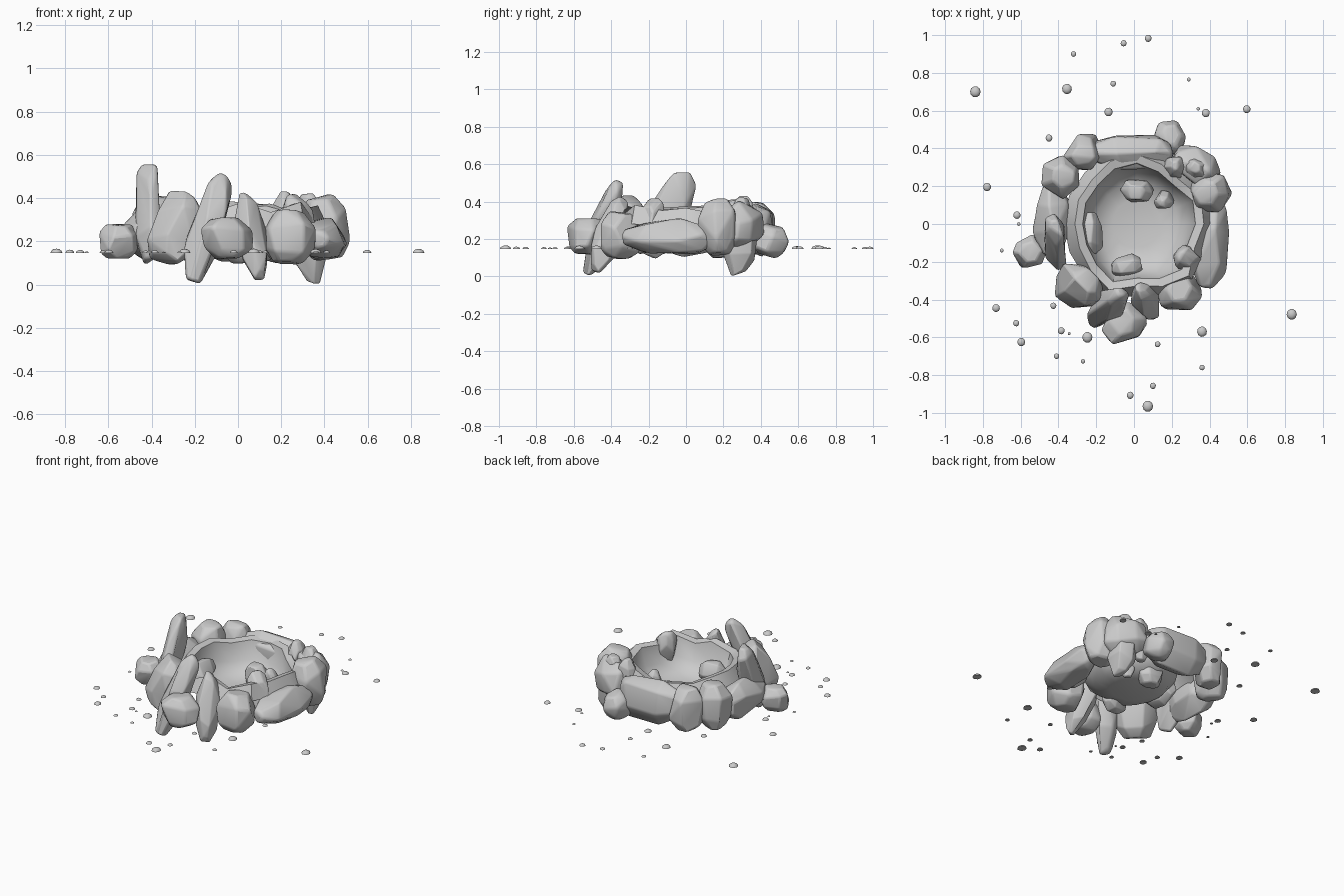
import bpy, bmesh, math, random
from mathutils import Vector, Matrix

if "Cube" in bpy.data.objects:
    bpy.data.objects.remove(bpy.data.objects["Cube"])

random.seed(12)


def finish(bm, name, bevel=0.0, angle=40):
    bmesh.ops.recalc_face_normals(bm, faces=bm.faces[:])
    me = bpy.data.meshes.new(name)
    bm.to_mesh(me)
    bm.free()
    ob = bpy.data.objects.new(name, me)
    bpy.context.collection.objects.link(ob)
    if bevel:
        m = ob.modifiers.new("soft_edges", 'BEVEL')
        m.width, m.segments = bevel, 2
        m.limit_method, m.angle_limit = 'ANGLE', math.radians(14)
    bpy.ops.object.select_all(action='DESELECT')
    ob.select_set(True)
    bpy.context.view_layer.objects.active = ob
    bpy.ops.object.shade_smooth_by_angle(angle=math.radians(angle))
    return ob


# Chunky stone: convex hull of irregular rings strung along an axis a -> b
def rock(name, a, b, w, d):
    a, b = Vector(a), Vector(b)
    length = (b - a).length
    z = (b - a).normalized()
    mid = (a + b) / 2
    radial = Vector((mid.x, mid.y, 0.0001)).normalized()
    radial = (radial - z * radial.dot(z)).normalized()
    tangent = radial.cross(z)
    if length > 1.8 * max(w, d):
        rings = [(0, .42), (.25, .92), (.6, 1), (.85, .75), (1, .35)]
    else:
        rings = [(0, .55), (.22, .95), (.7, 1), (1, .58)]
    bm = bmesh.new()
    phase = random.random() * 6.28
    for t, s in rings:
        for i in range(6):
            ang = phase + math.tau * i / 6 + random.uniform(-.25, .25)
            r = s * random.uniform(.92, 1.16)
            tt = min(1, max(0, t + random.uniform(-.08, .08)))
            bm.verts.new(a + z * length * tt + tangent * (math.cos(ang) * r * w / 2)
                         + radial * (math.sin(ang) * r * d / 2))
    bmesh.ops.convex_hull(bm, input=bm.verts[:])
    inside = [v for v in bm.verts if not v.link_faces]
    bmesh.ops.delete(bm, geom=inside, context='VERTS')
    bmesh.ops.dissolve_limit(bm, angle_limit=math.radians(15),
                             verts=bm.verts[:], edges=bm.edges[:])
    return finish(bm, name, bevel=.012)


# Crater bowl with a jagged rim
bm = bmesh.new()
profile = [(.13, .15), (.22, .17), (.285, .23), (.315, .345), (.36, .355), (.40, .27)]
segs = 16
jit = [(random.uniform(.9, 1.08), random.uniform(-.025, .03)) for _ in range(segs)]
rows = []
for k, (r, z) in enumerate(profile):
    f = (0, .3, .7, 1, 1, .4)[k]
    rows.append([bm.verts.new((.015 + r * (1 + (j[0] - 1) * f) * math.cos(math.tau * i / segs),
                               r * (1 + (j[0] - 1) * f) * math.sin(math.tau * i / segs),
                               z + j[1] * f)) for i, j in enumerate(jit)])
bm.faces.new(rows[0])
for lo, hi in zip(rows, rows[1:]):
    for i in range(segs):
        n = (i + 1) % segs
        bm.faces.new((lo[i], lo[n], hi[n], hi[i]))
finish(bm, "crater_bowl", angle=45)

# Upright spikes: base, tip, width, depth
spikes = [
    ((-.41, -.20, .11), (-.42, .00, .565), .21, .14),
    ((-.21, -.52, .01), (-.07, -.36, .51), .17, .16),
    ((.10, -.49, .03), (.03, -.33, .42), .14, .15),
    ((.35, .28, .00), (.32, .30, .42), .19, .17),
    ((.20, .30, .15), (.22, .31, .43), .13, .13),
]
for i, s in enumerate(spikes):
    rock(f"spike_{i + 1}", *s)

# Boulders of the crater ring
boulders = [
    ((-.55, -.15, .12), (-.55, -.15, .28), .17, .19),
    ((-.34, -.38, .11), (-.25, -.29, .42), .27, .20),
    ((-.05, -.53, .12), (-.06, -.52, .31), .23, .23),
    ((.23, -.37, .10), (.24, -.34, .34), .25, .23),
    ((.38, -.34, .21), (.42, .15, .20), .21, .20),
    ((.42, .18, .12), (.38, .16, .41), .21, .23),
    ((.22, .38, .28), (.44, .23, .26), .26, .19),
    ((.17, .43, .11), (.20, .47, .27), .18, .19),
    ((.21, .38, .25), (-.22, .38, .26), .28, .19),
    ((-.27, .39, .12), (-.27, .36, .40), .22, .19),
    ((-.40, .26, .12), (-.37, .25, .41), .22, .22),
    ((-.44, .20, .24), (-.43, -.16, .23), .25, .19),
]
for i, s in enumerate(boulders):
    rock(f"boulder_{i + 1}", *s)

# Loose stones lying inside the bowl and leaning on its rim
inner = [
    ((.02, .18, .10), (.01, .17, .27), .17, .14),
    ((.17, .14, .12), (.15, .11, .30), .10, .10),
    ((-.24, -.16, .24), (-.24, .06, .24), .16, .15),
    ((-.12, -.24, .20), (.04, -.21, .20), .16, .12),
    ((.32, -.21, .14), (.25, -.17, .42), .15, .14),
]
for i, s in enumerate(inner):
    rock(f"inner_stone_{i + 1}", *s)

# Scattered pebbles: x, y, radius
pebbles = [
    (-.84, .70, .028), (-.355, .715, .026), (-.32, .90, .014), (-.055, .957, .016),
    (.075, .983, .018), (-.11, .743, .015), (-.135, .593, .022), (.29, .765, .01),
    (.34, .61, .009), (.38, .587, .021), (.597, .608, .02), (-.45, .455, .018),
    (-.778, .196, .021), (-.62, .047, .019), (-.61, 0, .009), (-.7, -.14, .01),
    (-.73, -.445, .02), (-.624, -.525, .016), (-.597, -.625, .021), (-.427, -.433, .016),
    (-.385, -.565, .018), (-.343, -.58, .008), (-.247, -.6, .027), (-.41, -.7, .014),
    (-.27, -.727, .011), (.125, -.637, .015), (.36, -.57, .026), (.835, -.478, .027),
    (.36, -.76, .014), (.1, -.857, .016), (-.02, -.907, .018), (.073, -.965, .028),
    (.41, -.3, .016),
]
bm = bmesh.new()
for x, y, r in pebbles:
    vs = bmesh.ops.create_icosphere(
        bm, subdivisions=2, radius=r,
        matrix=Matrix.Translation((x, y, .147))
        @ Matrix.Rotation(random.random() * 6, 4, 'Z'))["verts"]
    # Flatten the underside and squash the dome
    for v in vs:
        v.co.z = .147 + max(0, v.co.z - .147) * .7
        v.co.y = y + (v.co.y - y) * 1.07
bmesh.ops.dissolve_degenerate(bm, dist=1e-5, edges=bm.edges[:])
finish(bm, "scattered_pebbles", angle=50)
